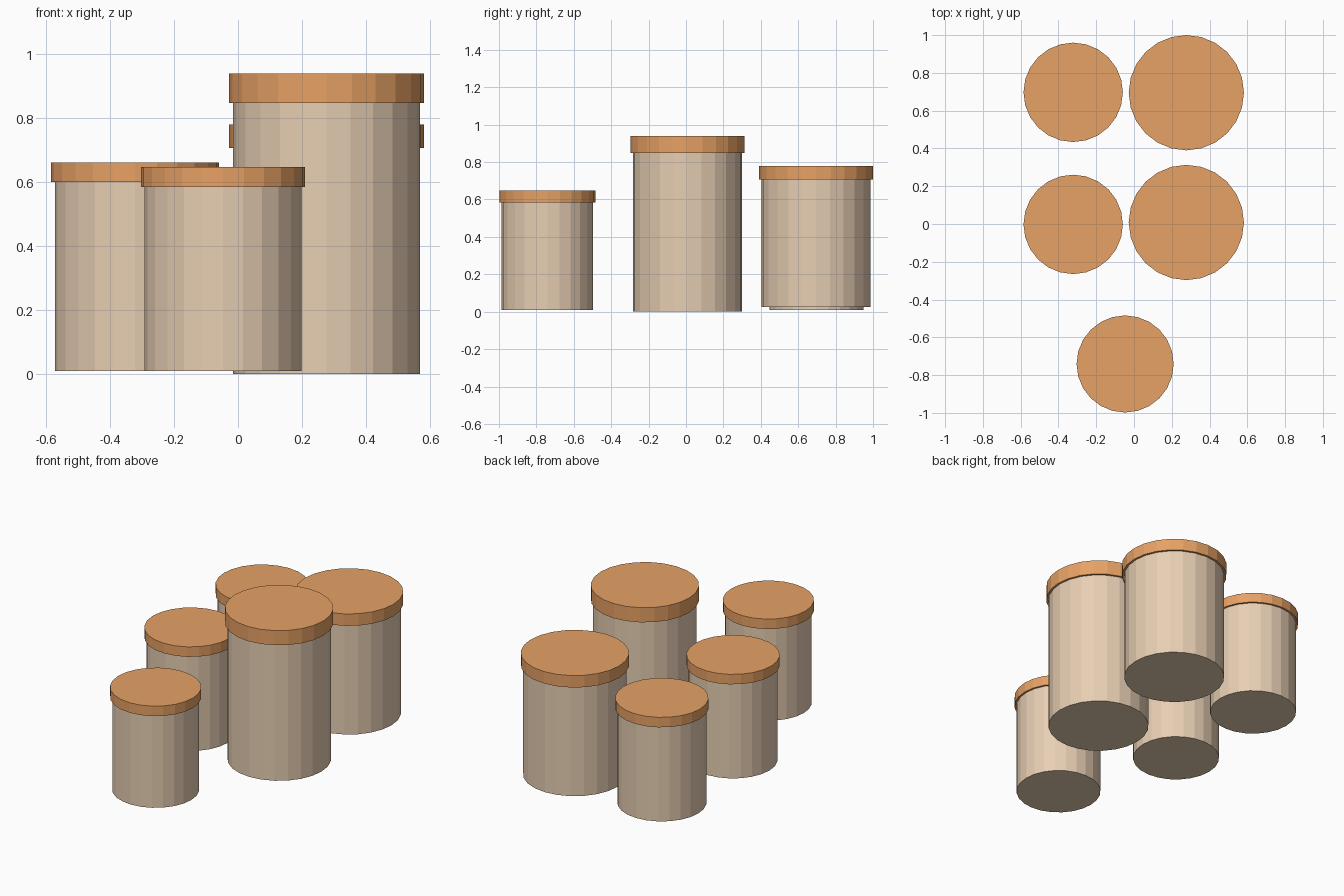
import bpy

if "Cube" in bpy.data.objects:
    bpy.data.objects.remove(bpy.data.objects["Cube"])

SIDES = 24


def material(name, color):
    mat = bpy.data.materials.new(name)
    mat.diffuse_color = color
    mat.use_nodes = True
    mat.node_tree.nodes["Principled BSDF"].inputs["Base Color"].default_value = mat.diffuse_color
    return mat


body_mat = material("cream", (0.80, 0.62, 0.45, 1))
lid_mat = material("orange", (0.80, 0.36, 0.13, 1))


def cylinder(name, x, y, radius, z0, z1, mat):
    bpy.ops.mesh.primitive_cylinder_add(
        vertices=SIDES, radius=radius, depth=z1 - z0, location=(x, y, (z0 + z1) / 2))
    obj = bpy.context.object
    obj.name = name
    obj.data.materials.append(mat)


# name, x, y, body radius, lid radius, base z, lid bottom z, lid top z
jars = [
    ("front_jar", -0.047, -0.741, 0.245, 0.257, 0.010, 0.585, 0.647),
    ("middle_left_jar", -0.322, -0.002, 0.251, 0.263, 0.010, 0.600, 0.662),
    ("back_left_jar", -0.322, 0.697, 0.251, 0.263, 0.010, 0.600, 0.662),
    ("middle_right_jar", 0.277, 0.008, 0.292, 0.305, 0.000, 0.848, 0.939),
    ("back_right_jar", 0.277, 0.695, 0.292, 0.305, 0.025, 0.706, 0.780),
]

# Each jar is a plain body with a slightly wider lid
for name, x, y, body_r, lid_r, base, lid_base, lid_top in jars:
    cylinder(name + "_body", x, y, body_r, base, lid_base, body_mat)
    cylinder(name + "_lid", x, y, lid_r, lid_base, lid_top, lid_mat)
